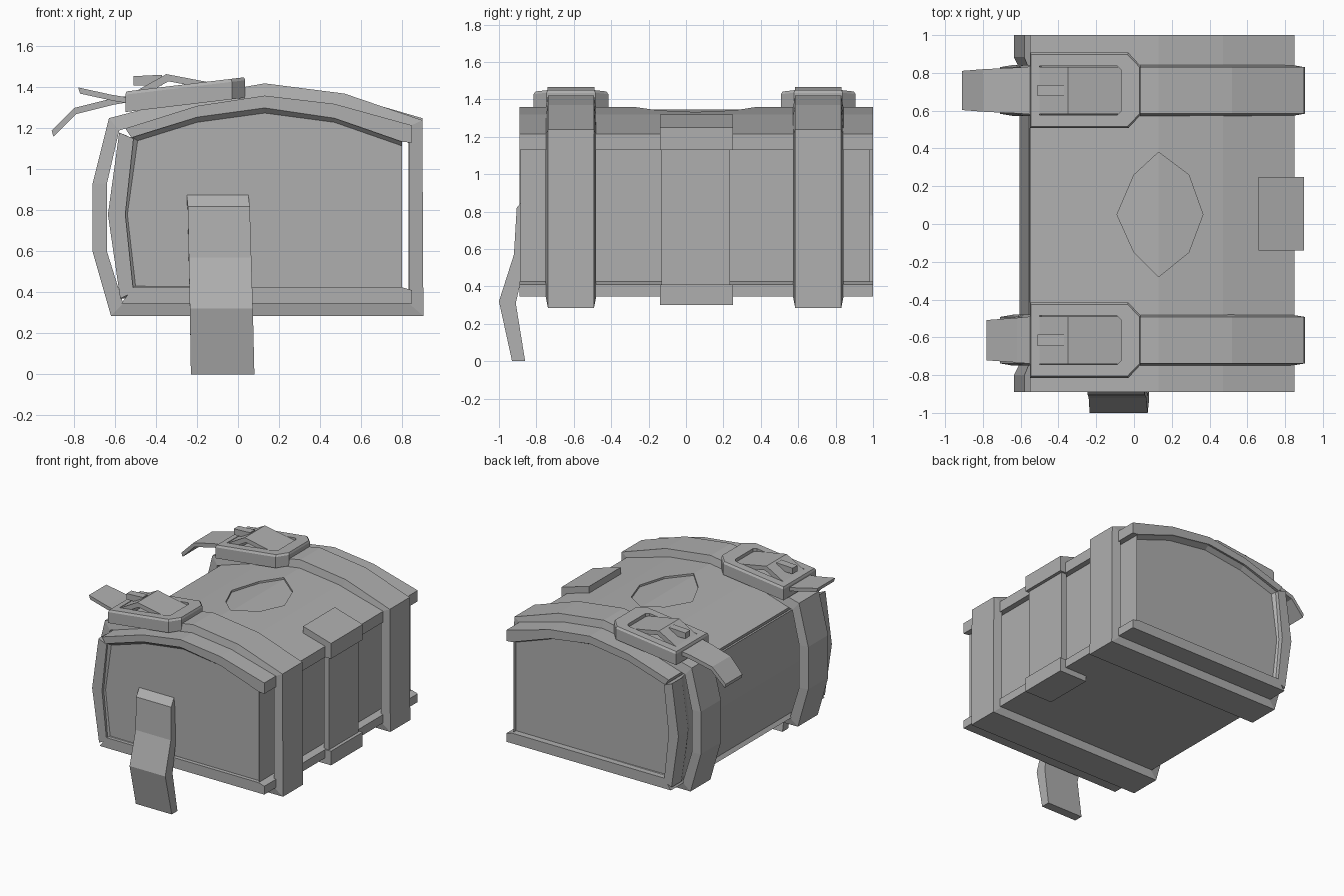
import bpy
import bmesh

if "Cube" in bpy.data.objects:
    bpy.data.objects.remove(bpy.data.objects["Cube"], do_unlink=True)

GREY = (0.43, 0.43, 0.43, 1)
grey = bpy.data.materials.new("plain grey")
grey.use_nodes = True
grey.diffuse_color = GREY
grey.node_tree.nodes["Principled BSDF"].inputs["Base Color"].default_value = GREY


def loft(name, sections, closed=False):
    """Skin equal-length point loops; cap the ends unless the loft is a ring."""
    bm = bmesh.new()
    loops = [[bm.verts.new(p) for p in s] for s in sections]
    pairs = list(zip(loops, loops[1:]))
    if closed:
        pairs.append((loops[-1], loops[0]))
    else:
        bm.faces.new(loops[0])
        bm.faces.new(loops[-1])
    for a, b in pairs:
        for i in range(len(a)):
            j = (i + 1) % len(a)
            bm.faces.new((a[i], a[j], b[j], b[i]))
    bmesh.ops.recalc_face_normals(bm, faces=bm.faces)
    mesh = bpy.data.meshes.new(name)
    bm.to_mesh(mesh)
    bm.free()
    ob = bpy.data.objects.new(name, mesh)
    bpy.context.collection.objects.link(ob)
    mesh.materials.append(grey)
    return ob


def along_y(profile, y):
    return [(x, y, z) for x, z in profile]


def band(name, outer, inner, yc, half, chamfer=0.0, closed=False, taper=0.0):
    """Flat strip following an x-z path, narrowing by taper towards its end."""
    sections = []
    for i, ((ox, oz), (ix, iz)) in enumerate(zip(outer, inner)):
        w = half - taper * i / len(outer)
        sections.append([(ox, yc - w + chamfer, oz), (ox, yc + w - chamfer, oz),
                         (ix, yc + w, iz), (ix, yc - w, iz)])
    return loft(name, sections, closed)


FRONT, BACK = -0.89, 1.0

# Body with recessed end panels
rim = [(-0.52, 0.40), (-0.57, 0.78), (-0.52, 1.16), (-0.2, 1.255),
       (0.13, 1.30), (0.47, 1.25), (0.8, 1.14), (0.8, 0.40)]
panel = [(-0.5, 0.43), (-0.54, 0.78), (-0.49, 1.14), (-0.2, 1.23),
         (0.13, 1.275), (0.47, 1.23), (0.8, 1.115), (0.8, 0.42)]
loft("body", [along_y(panel, -0.86), along_y(rim, -0.885),
              along_y(rim, 0.985), along_y(panel, 0.95)])

# Arched lid
lid_top = [(-0.55, 1.2), (-0.2, 1.31), (0.13, 1.36), (0.47, 1.32), (0.85, 1.215)]
lid_under = [(0.85, 1.13), (0.8, 1.135), (0.47, 1.25), (0.13, 1.3), (-0.2, 1.255), (-0.52, 1.155)]
lid = loft("lid", [along_y(lid_top + lid_under, y) for y in (FRONT, BACK)])

# Eight-sided emblem sunk into the lid
emblem = [(0.13, -0.28), (0.29, -0.15), (0.365, 0.05), (0.29, 0.26),
          (0.13, 0.38), (0, 0.26), (-0.09, 0.05), (0, -0.15)]


def lid_height(x):
    for (xa, za), (xb, zb) in zip(lid_top, lid_top[1:]):
        if xa <= x <= xb:
            return za + (zb - za) * (x - xa) / (xb - xa)


for side, half in (("right", emblem[:5]), ("left", emblem[4:] + emblem[:1])):
    cutter = loft("emblem_cutter_" + side,
                  [[(x, y, lid_height(x) - 0.015) for x, y in half],
                   [(x, y, 1.5) for x, y in half]])
    cut = lid.modifiers.new("emblem " + side, 'BOOLEAN')
    cut.operation = 'DIFFERENCE'
    cut.solver = 'EXACT'
    cut.object = cutter
    cutter.hide_render = True
    cutter.hide_viewport = True

# Base plate with a sloped upper edge
base = [(-0.57, 0.345), (0.85, 0.345), (0.85, 0.41), (0.8, 0.425), (-0.51, 0.425)]
loft("base_plate", [along_y(base, y) for y in (FRONT, BACK)])

# Bowed side wall, thicker at both ends
inner_wall = [(-0.51, 1.15), (-0.55, 0.78), (-0.51, 0.4)]
thick = [(-0.575, 0.37), (-0.635, 0.78), (-0.58, 1.18)] + inner_wall
thin = [(-0.55, 0.37), (-0.605, 0.78), (-0.555, 1.17)] + inner_wall
loft("side_wall", [along_y(thick, FRONT), along_y(thick, -0.8), along_y(thin, -0.74),
                   along_y(thin, 0.82), along_y(thick, 0.88), along_y(thick, BACK)])

# Clasp strip wrapping the other side, with wider end flaps
band("clasp_strip", [(0.875, 1.2), (0.875, 0.34)], [(0.832, 1.2), (0.832, 0.34)], 0.053, 0.183)
band("clasp_top", [(0.66, 1.32), (0.9, 1.25), (0.9, 1.13)],
     [(0.66, 1.26), (0.84, 1.21), (0.83, 1.13)], 0.055, 0.195)
band("clasp_bottom", [(0.9, 0.41), (0.9, 0.3), (0.66, 0.3)],
     [(0.83, 0.41), (0.84, 0.35), (0.66, 0.35)], 0.055, 0.195)

# Two straps with buckles, prongs and loose tails
strap_out = [(-0.62, 0.285), (-0.71, 0.6), (-0.71, 0.93), (-0.63, 1.25), (-0.21, 1.36),
             (0.13, 1.42), (0.52, 1.37), (0.9, 1.24), (0.905, 0.285)]
strap_in = [(-0.56, 0.345), (-0.64, 0.6), (-0.64, 0.93), (-0.58, 1.19), (-0.21, 1.305),
            (0.13, 1.355), (0.5, 1.31), (0.835, 1.21), (0.835, 0.345)]
frame_out = [(-0.55, -0.2), (-0.03, -0.2), (0.035, -0.13), (0.035, 0.13), (-0.03, 0.2), (-0.55, 0.2)]
frame_in = [(-0.5, -0.13), (-0.09, -0.13), (-0.07, -0.11), (-0.07, 0.11), (-0.09, 0.13), (-0.5, 0.13)]
loop = [(-0.06, 1.41), (-0.35, 1.465), (-0.52, 1.37)]
tails = {"front": (-0.615, [(-0.5, 1.345), (-0.62, 1.365), (-0.78, 1.4)]),
         "back": (0.707, [(-0.5, 1.365), (-0.62, 1.345), (-0.8, 1.3), (-0.91, 1.19)])}


def lowered(path, d):
    return [(x + d * 0.3, z - d) for x, z in path]


for end, (yc, tail) in tails.items():
    band(end + "_strap", strap_out, strap_in, yc, 0.135, 0.012, closed=True)

    def tilt(x, v, d):
        return (x, yc + v, 1.446 + 0.12 * x + d)

    loft(end + "_buckle",
         [[tilt(*o, -0.1), tilt(*o, -0.015), tilt(o[0] * 0.98 - 0.005, o[1] * 0.95, 0),
           tilt(*i, 0), tilt(*i, -0.1)] for o, i in zip(frame_out, frame_in)], closed=True)
    band(end + "_strap_loop", loop, lowered(loop, 0.035), yc, 0.125)
    band(end + "_strap_tail", tail, lowered(tail, 0.03), yc, 0.13, taper=0.035)
    band(end + "_prong", [(-0.51, 1.455), (-0.37, 1.462)],
         [(-0.51, 1.41), (-0.37, 1.41)], yc, 0.03)

# Hanging tag on the front
tag_out = [(-0.86, 0.875), (-0.905, 0.82), (-0.92, 0.57), (-1.0, 0.32), (-0.93, 0.0)]
tag_in = [(-0.85, 0.84), (-0.855, 0.8), (-0.86, 0.53), (-0.91, 0.31), (-0.86, 0.0)]
loft("front_tag", [[(-0.25 + 0.02 * k / 4, yo, zo), (0.05 + 0.03 * k / 4, yo, zo),
                    (0.05 + 0.03 * k / 4, yi, zi), (-0.25 + 0.02 * k / 4, yi, zi)]
                   for k, ((yo, zo), (yi, zi)) in enumerate(zip(tag_out, tag_in))])

# Soft shading with crisp edges
for ob in bpy.context.view_layer.objects:
    if ob.type == 'MESH' and not ob.hide_render:
        bpy.ops.object.select_all(action='DESELECT')
        ob.select_set(True)
        bpy.context.view_layer.objects.active = ob
        bpy.ops.object.shade_smooth_by_angle(angle=0.5)
